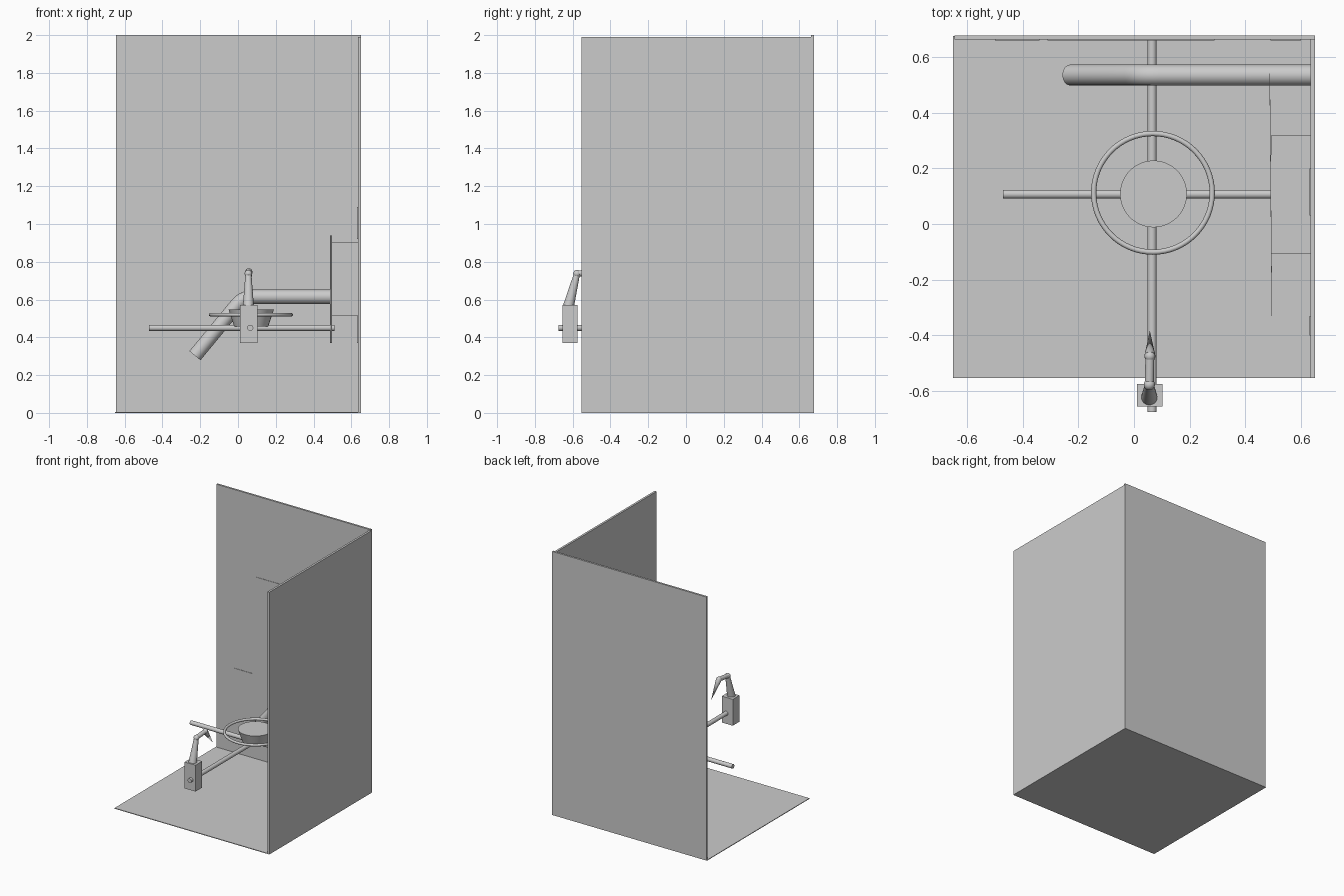
import bpy, math
from mathutils import Vector

if "Cube" in bpy.data.objects:
    bpy.data.objects.remove(bpy.data.objects["Cube"])


def smooth(o):
    bpy.ops.object.select_all(action='DESELECT')
    o.select_set(True)
    bpy.context.view_layer.objects.active = o
    bpy.ops.object.shade_smooth_by_angle(angle=math.radians(35))


def box(name, x0, x1, y0, y1, z0, z1, rot=(0, 0, 0)):
    bpy.ops.mesh.primitive_cube_add(size=1, location=((x0 + x1) / 2, (y0 + y1) / 2, (z0 + z1) / 2))
    o = bpy.context.object
    o.name = name
    o.scale = (x1 - x0, y1 - y0, z1 - z0)
    o.rotation_euler = rot
    return o


def rod(name, a, b, r1, r2=None, sides=32):
    a, b = Vector(a), Vector(b)
    bpy.ops.mesh.primitive_cone_add(vertices=sides, radius1=r1, radius2=r1 if r2 is None else r2,
                                    depth=(b - a).length, location=(a + b) / 2)
    o = bpy.context.object
    o.name = name
    o.rotation_euler = (b - a).to_track_quat('Z', 'Y').to_euler()
    smooth(o)
    return o


def ball(name, p, r):
    bpy.ops.mesh.primitive_uv_sphere_add(segments=32, ring_count=16, radius=r, location=p)
    bpy.context.object.name = name
    smooth(bpy.context.object)


# Room shell: floor and two walls
box("floor", -0.65, 0.65, -0.553, 0.675, 0, 0.005)
box("back_wall", -0.645, 0.65, 0.662, 0.677, 0, 2)
box("right_wall", 0.634, 0.65, -0.553, 0.665, 0, 1.99)

# Panels lying almost flush on the walls
for i, (x0, x1, z0, z1) in enumerate([(-0.31, 0.29, 0.95, 1.385), (-0.50, -0.34, 0.40, 0.645),
                                      (0.49, 0.60, 0.40, 0.60)]):
    box(f"back_panel_{i}", x0, x1, 0.659, 0.664, z0, z1)
for i, (y0, y1, z0, z1) in enumerate([(0.03, 0.20, 0.92, 1.09), (-0.40, -0.33, 0.37, 0.51)]):
    box(f"side_panel_{i}", 0.630, 0.636, y0, y1, z0, z1)

# Wall cabinet with a thin screen in front of it
box("cabinet", 0.493, 0.634, -0.108, 0.317, 0.513, 0.905)
box("screen", 0.4905, 0.4925, -0.33, 0.54, 0.37, 0.94, (0, 0, 0.009))

# Crossed bars
rod("long_bar", (0.065, -0.675, 0.45), (0.065, 0.665, 0.45), 0.016)
rod("cross_bar", (-0.47, 0.107, 0.45), (0.51, 0.107, 0.45), 0.016)

# Hub and ring at the crossing
rod("hub", (0.07, 0.108, 0.458), (0.07, 0.108, 0.547), 0.09, 0.12, 64)
bpy.ops.mesh.primitive_torus_add(major_radius=0.213, minor_radius=0.0095, major_segments=64,
                                 minor_segments=16, location=(0.068, 0.112, 0.52))
bpy.context.object.name = "ring"
smooth(bpy.context.object)

# Bent pipe along the back: straight run, short arc, slanted outlet
corner, end = Vector((0.03, 0.535, 0.615)), Vector((-0.228, 0.535, 0.303))
start = Vector((0.636, 0.535, 0.615))
p = corner + Vector((0.06, 0, 0))
q = corner + (end - corner).normalized() * 0.06
pts = [start] + [p * (1 - t) ** 2 + corner * 2 * t * (1 - t) + q * t * t
                 for t in [i / 8 for i in range(9)]] + [end]
cu = bpy.data.curves.new("pipe", 'CURVE')
cu.dimensions = '3D'
cu.bevel_depth = 0.038
cu.bevel_resolution = 6
cu.use_fill_caps = True
sp = cu.splines.new('POLY')
sp.points.add(len(pts) - 1)
for sp_pt, v in zip(sp.points, pts):
    sp_pt.co = (*v, 1)
pipe = bpy.data.objects.new("pipe", cu)
bpy.context.collection.objects.link(pipe)
bpy.ops.object.select_all(action='DESELECT')
pipe.select_set(True)
bpy.context.view_layer.objects.active = pipe
bpy.ops.object.convert(target='MESH')
smooth(bpy.context.object)

# Jointed arm on a box carriage
box("arm_carriage", 0.01, 0.102, -0.655, -0.575, 0.37, 0.57)
elbow, wrist = (0.055, -0.577, 0.737), (0.057, -0.475, 0.747)
rod("lower_arm", (0.055, -0.622, 0.565), elbow, 0.029, 0.016)
ball("elbow", elbow, 0.02)
rod("upper_arm", elbow, wrist, 0.016)
ball("wrist", wrist, 0.019)
rod("arm_tip", wrist, (0.057, -0.383, 0.625), 0.02, 0.0)
